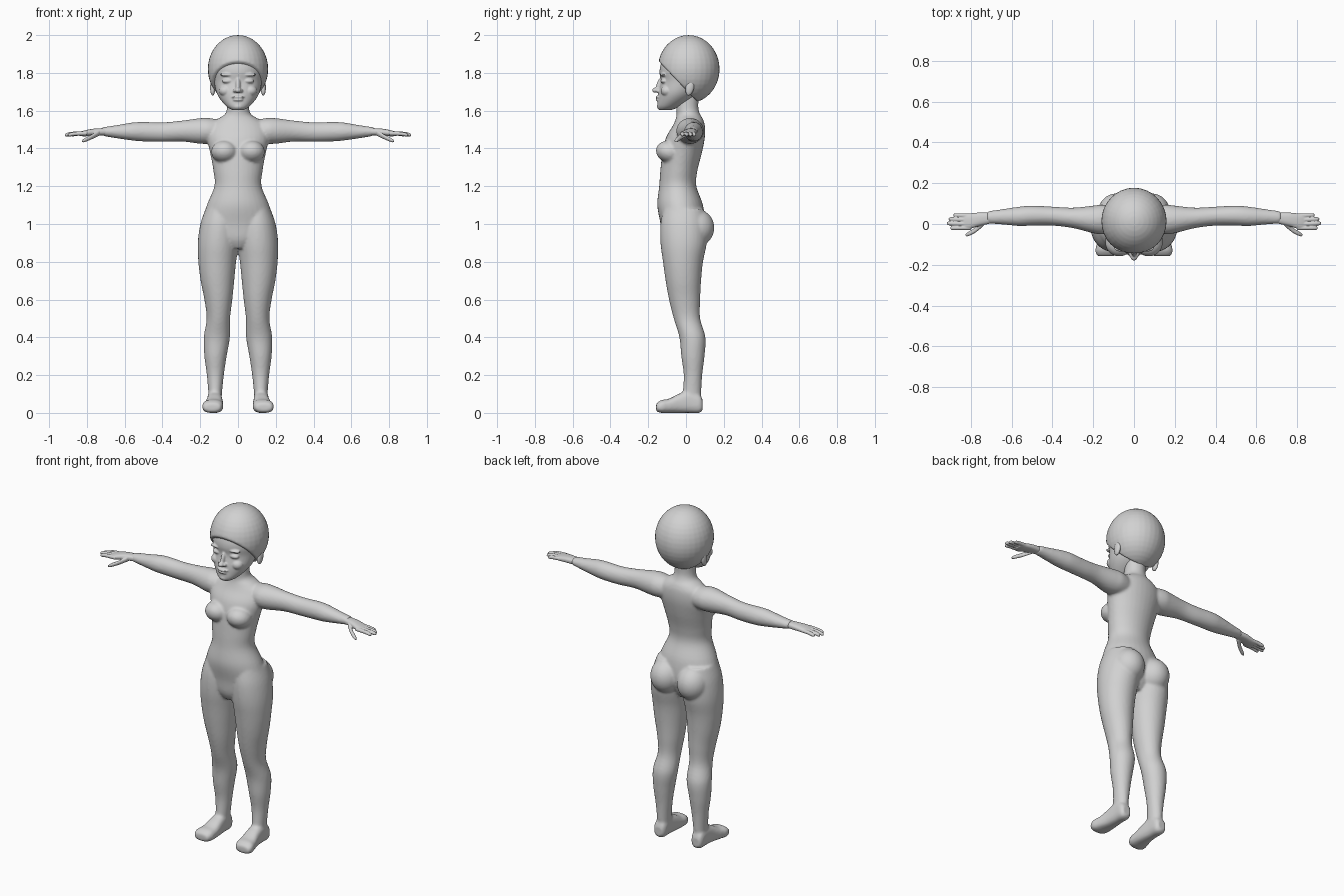
import bpy, bmesh, math
from mathutils import Matrix, Vector

skin = bpy.data.materials.new("plain grey")
skin.diffuse_color = (0.64, 0.64, 0.64, 1)


def spline(rows, steps=5):
    """Catmull-Rom rows between the given cross-sections."""
    out = []
    for i in range(len(rows) - 1):
        p = [rows[max(i - 1, 0)], rows[i], rows[i + 1], rows[min(i + 2, len(rows) - 1)]]
        for k in range(steps):
            t = k / steps
            out.append([0.5 * (2 * b + (c - a) * t + (2 * a - 5 * b + 4 * c - d) * t * t
                               + (3 * b - a - 3 * c + d) * t ** 3) for a, b, c, d in zip(*p)])
    return out + [list(rows[-1])]


def loft(bm, axis, rows, side=1, power=2.0, n=32):
    """Skin of rounded sections; each row is (position, lo, hi, lo, hi)."""
    rings = []
    others = [i for i in range(3) if i != axis]
    for a, l1, h1, l2, h2 in spline(rows):
        ring = []
        for k in range(n):
            t = 2 * math.pi * k / n
            u, w = [math.copysign(abs(f) ** (2 / power), f) for f in (math.cos(t), math.sin(t))]
            co = Vector()
            co[axis] = a
            co[others[0]] = (l1 + h1) / 2 + (h1 - l1) / 2 * u
            co[others[1]] = (l2 + h2) / 2 + (h2 - l2) / 2 * w
            co.x *= side
            ring.append(bm.verts.new(co))
        rings.append(ring)
    faces = [bm.faces.new((p[k], p[(k + 1) % n], q[(k + 1) % n], q[k]))
             for p, q in zip(rings, rings[1:]) for k in range(n)]
    faces += [bm.faces.new(rings[0]), bm.faces.new(rings[-1])]
    bmesh.ops.recalc_face_normals(bm, faces=faces)


def blob(bm, centre, radii, tilt=0.0):
    m = Matrix.Translation(centre) @ Matrix.Rotation(tilt, 4, 'X') @ Matrix.Diagonal((*radii, 1))
    bmesh.ops.create_uvsphere(bm, u_segments=32, v_segments=20, radius=1, matrix=m)


def finish(name, bm, voxel=0, smooth=3):
    """Make the object and, with a voxel size, fuse its pieces into one skin."""
    me = bpy.data.meshes.new(name)
    bm.to_mesh(me)
    bm.free()
    ob = bpy.data.objects.new(name, me)
    bpy.context.collection.objects.link(ob)
    if voxel:
        r = ob.modifiers.new("fuse", 'REMESH')
        r.mode, r.voxel_size = 'VOXEL', voxel
        s = ob.modifiers.new("relax", 'SMOOTH')
        s.factor, s.iterations = 0.5, smooth
        dg = bpy.context.evaluated_depsgraph_get()
        ob.data = bpy.data.meshes.new_from_object(ob.evaluated_get(dg))
        ob.modifiers.clear()
    ob.data.materials.clear()
    ob.data.materials.append(skin)
    for p in ob.data.polygons:
        p.use_smooth = True
        p.material_index = 0
    return ob


# torso and neck
bm = bmesh.new()
torso = [(.87, .06, -.10, .05), (.92, .15, -.125, .08), (1.0, .19, -.135, .10),
         (1.1, .165, -.152, .09), (1.2, .125, -.142, .055), (1.28, .13, -.136, .06),
         (1.38, .148, -.125, .085), (1.46, .165, -.105, .10), (1.52, .15, -.07, .10),
         (1.555, .11, -.055, .09), (1.58, .07, -.05, .075), (1.62, .058, -.052, .065),
         (1.70, .058, -.05, .07)]
loft(bm, 2, [(z, -w, w, a, b) for z, w, a, b in torso])

leg = [(.05, .085, .16, -.02, .08), (.1, .085, .157, -.018, .08), (.2, .075, .165, -.012, .086),
       (.3, .06, .178, -.025, .098), (.4, .043, .181, -.035, .103), (.5, .042, .166, -.065, .075),
       (.6, .03, .178, -.09, .075), (.7, .02, .198, -.108, .08), (.8, .01, .21, -.122, .09),
       (.9, -.002, .213, -.135, .11), (1.0, 0, .199, -.135, .11), (1.08, .02, .172, -.12, .09)]
foot = [(.088, .10, .15, .015, .07), (.07, .088, .16, 0, .1), (.02, .085, .162, 0, .12),
        (-.04, .08, .168, 0, .1), (-.09, .078, .18, 0, .075), (-.13, .08, .19, 0, .068),
        (-.158, .095, .18, .008, .05)]
arm = [(.08, -.03, .08, 1.43, 1.55), (.15, -.05, .095, 1.425, 1.56), (.2, -.045, .09, 1.425, 1.56),
       (.3, -.02, .08, 1.437, 1.547), (.4, -.008, .085, 1.435, 1.538), (.5, -.008, .09, 1.437, 1.54),
       (.56, -.01, .085, 1.442, 1.537), (.65, -.002, .072, 1.455, 1.522), (.72, .002, .062, 1.467, 1.512)]
for s in (-1, 1):
    loft(bm, 2, leg, s)
    loft(bm, 1, foot, s, 2.6)
    loft(bm, 0, arm, s)
    blob(bm, (s * .072, -.088, 1.382), (.07, .072, .058), -.25)  # chest
    blob(bm, (s * .088, .052, .98), (.09, .098, .1))             # seat
finish("body", bm, .008, 4)

# hands: palm, four fingers and a thumb
palm = [(.695, .004, .056, 1.47, 1.508), (.76, -.01, .056, 1.468, 1.505),
        (.81, -.026, .051, 1.464, 1.496), (.838, -.024, .048, 1.466, 1.488)]
fingers = [(.040, .885, .043), (.020, .908, .024), (0, .917, .003), (-.019, .90, -.02)]
thumb = [(.735, .008, 1.483, .016), (.775, -.028, 1.461, .013), (.81, -.048, 1.445, .011),
         (.825, -.054, 1.438, .006)]
for s, side in ((-1, "right"), (1, "left")):
    bm = bmesh.new()
    loft(bm, 0, palm, s, 2.4)
    for y, tip, y2 in fingers:
        path = [(.80, y, 1.48, .011), (tip - .04, (y + y2) / 2, 1.478, .0105),
                (tip - .01, y2, 1.473, .0095), (tip, y2, 1.471, .005)]
        loft(bm, 0, [(x, c - r, c + r, z - r, z + r) for x, c, z, r in path], s, n=16)
    loft(bm, 0, [(x, c - r, c + r, z - r, z + r) for x, c, z, r in thumb], s, n=16)
    finish(side + "_hand", bm, .003, 2)

# head with face features and ears
bm = bmesh.new()
skull = [(1.603, .03, -.142, -.08), (1.622, .06, -.151, -.03), (1.66, .094, -.149, .03),
         (1.70, .115, -.145, .07), (1.755, .127, -.134, .10), (1.80, .133, -.14, .115),
         (1.84, .133, -.135, .12), (1.89, .12, -.115, .115), (1.93, .08, -.07, .08)]
loft(bm, 2, [(z, -w, w, a, b) for z, w, a, b in skull], n=48)
blob(bm, (0, -.162, 1.708), (.017, .018, .014))       # nose tip
blob(bm, (0, -.142, 1.738), (.012, .014, .04), -.3)   # nose bridge
blob(bm, (0, -.148, 1.672), (.034, .014, .007))       # upper lip
blob(bm, (0, -.147, 1.657), (.028, .014, .007))       # lower lip
blob(bm, (0, -.138, 1.622), (.026, .016, .016))       # chin
for s in (-1, 1):
    blob(bm, (s * .016, -.149, 1.706), (.011, .012, .010))  # nostril
    blob(bm, (s * .055, -.116, 1.757), (.03, .019, .013))   # eye
    blob(bm, (s * .055, -.121, 1.79), (.042, .016, .009))   # brow
    blob(bm, (s * .065, -.100, 1.705), (.036, .034, .03))   # cheek
    blob(bm, (s * .134, .02, 1.722), (.014, .023, .044), -.2)  # ear
finish("head", bm, .0045, 3)

# cap of hair, trimmed along a sloping hairline
bm = bmesh.new()
blob(bm, (0, .014, 1.82), (.16, .164, .18))
bmesh.ops.bisect_plane(bm, geom=bm.verts[:] + bm.edges[:] + bm.faces[:],
                       plane_co=(0, -.15, 1.868), plane_no=(0, -1.05, -1), clear_outer=True)
bmesh.ops.holes_fill(bm, edges=[e for e in bm.edges if e.is_boundary])
finish("hair", bm, .006, 5)
